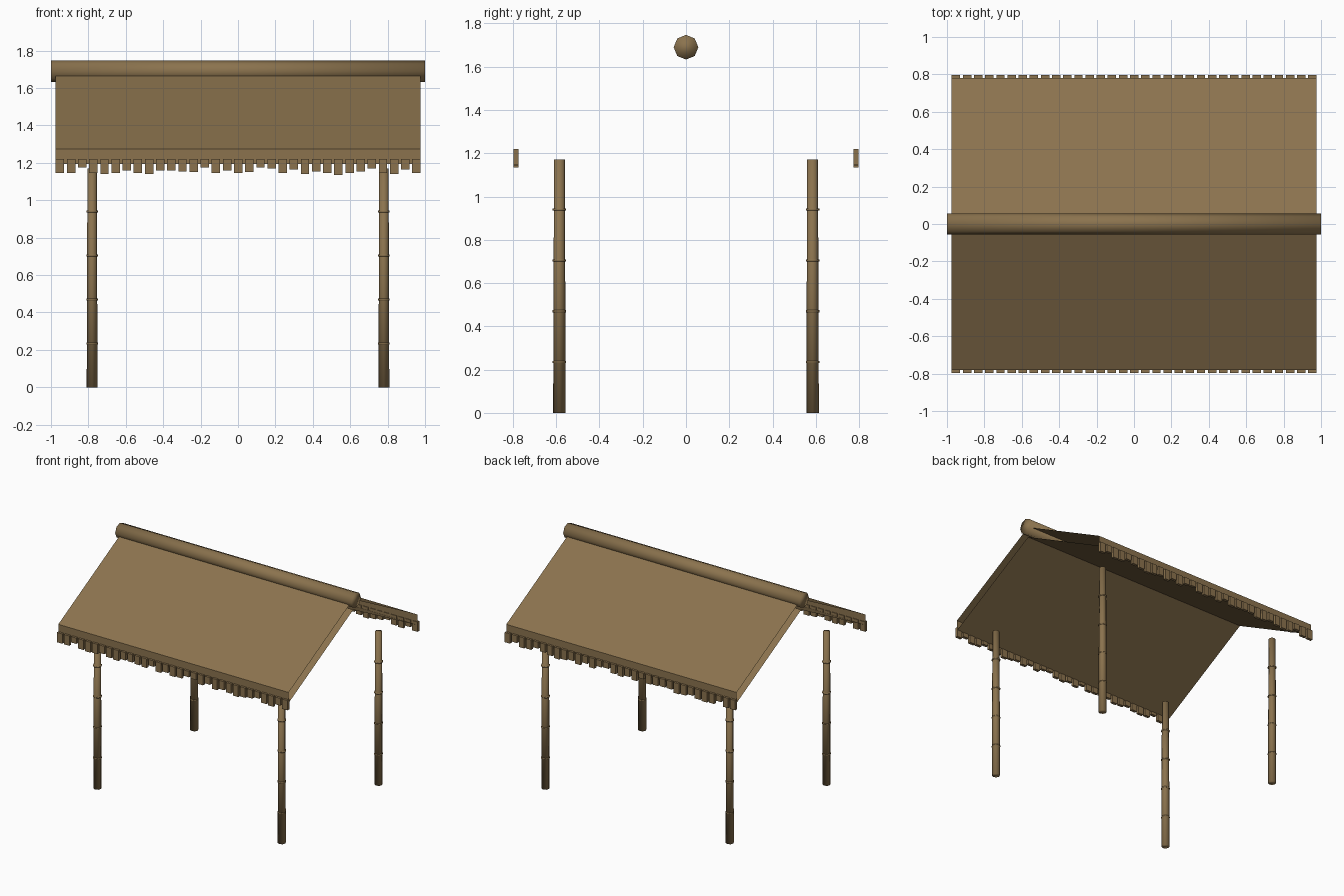
import bpy, math

if "Cube" in bpy.data.objects:
    bpy.data.objects.remove(bpy.data.objects["Cube"])

# One weathered straw/bamboo colour
straw = bpy.data.materials.new("weathered_straw")
straw.diffuse_color = (0.258, 0.171, 0.076, 1)
straw.use_nodes = True
straw.node_tree.nodes["Principled BSDF"].inputs["Base Color"].default_value = straw.diffuse_color


def make_mesh(name, verts, faces, smooth=False):
    me = bpy.data.meshes.new(name)
    me.from_pydata(verts, [], faces)
    me.materials.append(straw)
    for p in me.polygons:
        p.use_smooth = smooth
    ob = bpy.data.objects.new(name, me)
    bpy.context.collection.objects.link(ob)
    return ob


def pole(name, start, axis, length, r0, r1, sides=8):
    """Capped, softly shaded pole along x or z."""
    verts = []
    for d, r in ((0, r0), (length, r1)):
        for i in range(sides):
            a = 2 * math.pi * i / sides
            c, s = r * math.cos(a), r * math.sin(a)
            off = (d, c, s) if axis == "x" else (c, s, d)
            verts.append([p + o for p, o in zip(start, off)])
    faces = [(i, (i + 1) % sides, sides + (i + 1) % sides, sides + i) for i in range(sides)]
    faces += [tuple(reversed(range(sides))), tuple(range(sides, 2 * sides))]
    return make_mesh(name, verts, faces, True)


# Corner posts with raised bamboo joints
for sx in (-1, 1):
    for sy in (-1, 1):
        x, y = 0.78 * sx, 0.585 * sy
        pole("post", (x, y, 0), "z", 1.17, 0.029, 0.025)
        for z in (0.235, 0.47, 0.705, 0.94):
            pole("post_joint", (x, y, z - 0.005), "z", 0.01, 0.031, 0.031)

# Ridge pole
pole("ridge_pole", (-1, 0, 1.69), "x", 2, 0.057, 0.057)

# Gable roof shell: folded profile swept along x, open at both ends
profile = [(-0.78, 1.195), (-0.78, 1.275), (0, 1.69),
           (0.78, 1.275), (0.78, 1.195), (0, 1.61)]
n = len(profile)
verts = [(x, y, z) for x in (-0.975, 0.975) for y, z in profile]
make_mesh("thatch_roof", verts,
          [(i, i + n, (i + 1) % n + n, (i + 1) % n) for i in range(n)])

# Ragged fringe tabs along both eaves (drop of each tab in thousandths)
drops = [75, 75, 45, 75, 80, 75, 60, 75, 80, 60, 60, 65, 70, 45, 75, 60, 75,
         70, 45, 50, 75, 55, 80, 65, 75, 85, 75, 65, 50, 75, 80, 55, 75]
box_faces = [(0, 1, 3, 2), (4, 6, 7, 5), (0, 4, 5, 1), (2, 3, 7, 6), (0, 2, 6, 4), (1, 5, 7, 3)]
for side, sy in (("front", -1), ("back", 1)):
    verts, faces = [], []
    for i, d in enumerate(drops):
        xc = -0.952 + i * 1.906 / (len(drops) - 1)
        b = len(verts)
        verts += [(xc + dx, sy * 0.786 + dy, z) for dx in (-0.0225, 0.0225)
                  for dy in (-0.011, 0.011) for z in (1.22 - d / 1000, 1.22)]
        faces += [tuple(b + k for k in f) for f in box_faces]
    make_mesh(side + "_fringe", verts, faces)
